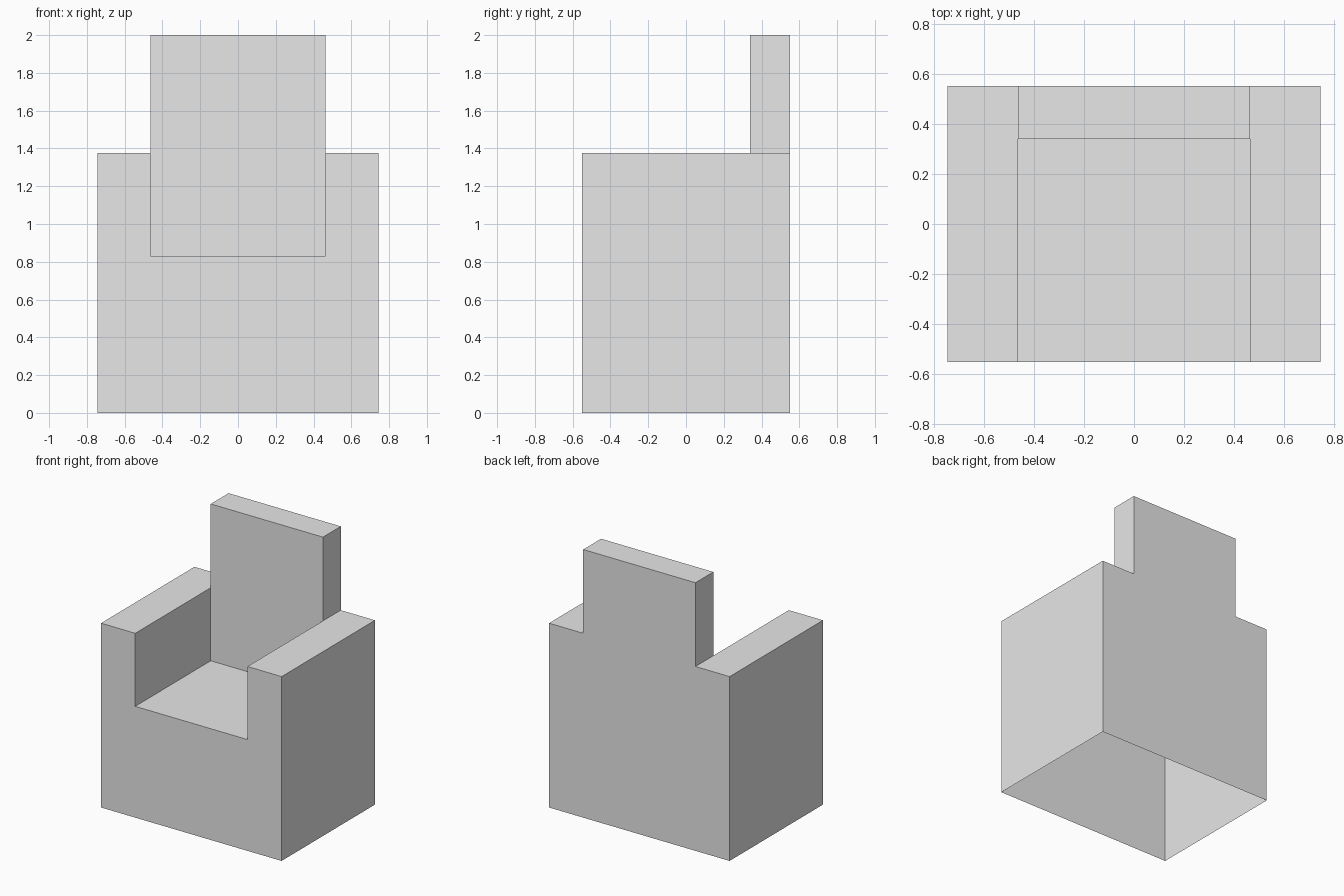
import bpy
import bmesh
from mathutils import Vector

cube = bpy.data.objects.get("Cube")
if cube:
    bpy.data.objects.remove(cube, do_unlink=True)

# Main dimensions
W, D = 0.745, 0.55                # half width, half depth
B, BACK_Y = 0.463, 0.34           # half width of seat, front of backrest
SEAT, ARM, TOP = 0.83, 1.375, 2.0

grey = bpy.data.materials.new("plain grey")
grey.use_nodes = True
grey.diffuse_color = (0.8, 0.8, 0.8, 1)
grey.node_tree.nodes["Principled BSDF"].inputs["Base Color"].default_value = (0.8, 0.8, 0.8, 1)


def part(name, panels):
    """Make an object from flat panels, each given as (corners, outward direction)."""
    bm = bmesh.new()
    for corners, outward in panels:
        face = bm.faces.new([bm.verts.new(c) for c in corners])
        face.normal_update()
        if face.normal.dot(Vector(outward)) < 0:
            face.normal_flip()
    bmesh.ops.remove_doubles(bm, verts=bm.verts, dist=0.0001)
    mesh = bpy.data.meshes.new(name)
    bm.to_mesh(mesh)
    bm.free()
    mesh.materials.append(grey)
    bpy.context.collection.objects.link(bpy.data.objects.new(name, mesh))


def across(y, right_half):
    """Symmetric outline in the x-z plane, from its half on the +x side."""
    left_half = [(-x, z) for x, z in reversed(right_half)]
    return [(x, y, z) for x, z in right_half + left_half]


def upright(x, y0, y1, z0, z1):
    return [(x, y0, z0), (x, y1, z0), (x, y1, z1), (x, y0, z1)]


def level(x0, x1, y0, y1, z):
    return [(x0, y0, z), (x1, y0, z), (x1, y1, z), (x0, y1, z)]


FRONT, REAR, UP = (0, -1, 0), (0, 1, 0), (0, 0, 1)

# Hollow base, open underneath
part("base_shell", [
    (across(-D, [(W, 0), (W, ARM), (B, ARM), (B, SEAT)]), FRONT),
    (across(D, [(W, 0), (W, ARM), (B, ARM), (B, TOP)]), REAR),
    (upright(W, -D, D, 0, ARM), (1, 0, 0)),
    (upright(-W, -D, D, 0, ARM), (-1, 0, 0)),
])

# Armrests: top and inner wall
for name, s in (("left_armrest", 1), ("right_armrest", -1)):
    part(name, [
        (level(s * B, s * W, -D, D, ARM), UP),
        (upright(s * B, -D, BACK_Y, SEAT, ARM), (-s, 0, 0)),
    ])

part("seat", [(level(-B, B, -D, BACK_Y, SEAT), UP)])

# Backrest rising above the arms
part("backrest", [
    (across(BACK_Y, [(B, SEAT), (B, ARM), (B, TOP)]), FRONT),
    (level(-B, B, BACK_Y, D, TOP), UP),
    (upright(B, BACK_Y, D, ARM, TOP), (1, 0, 0)),
    (upright(-B, BACK_Y, D, ARM, TOP), (-1, 0, 0)),
])
